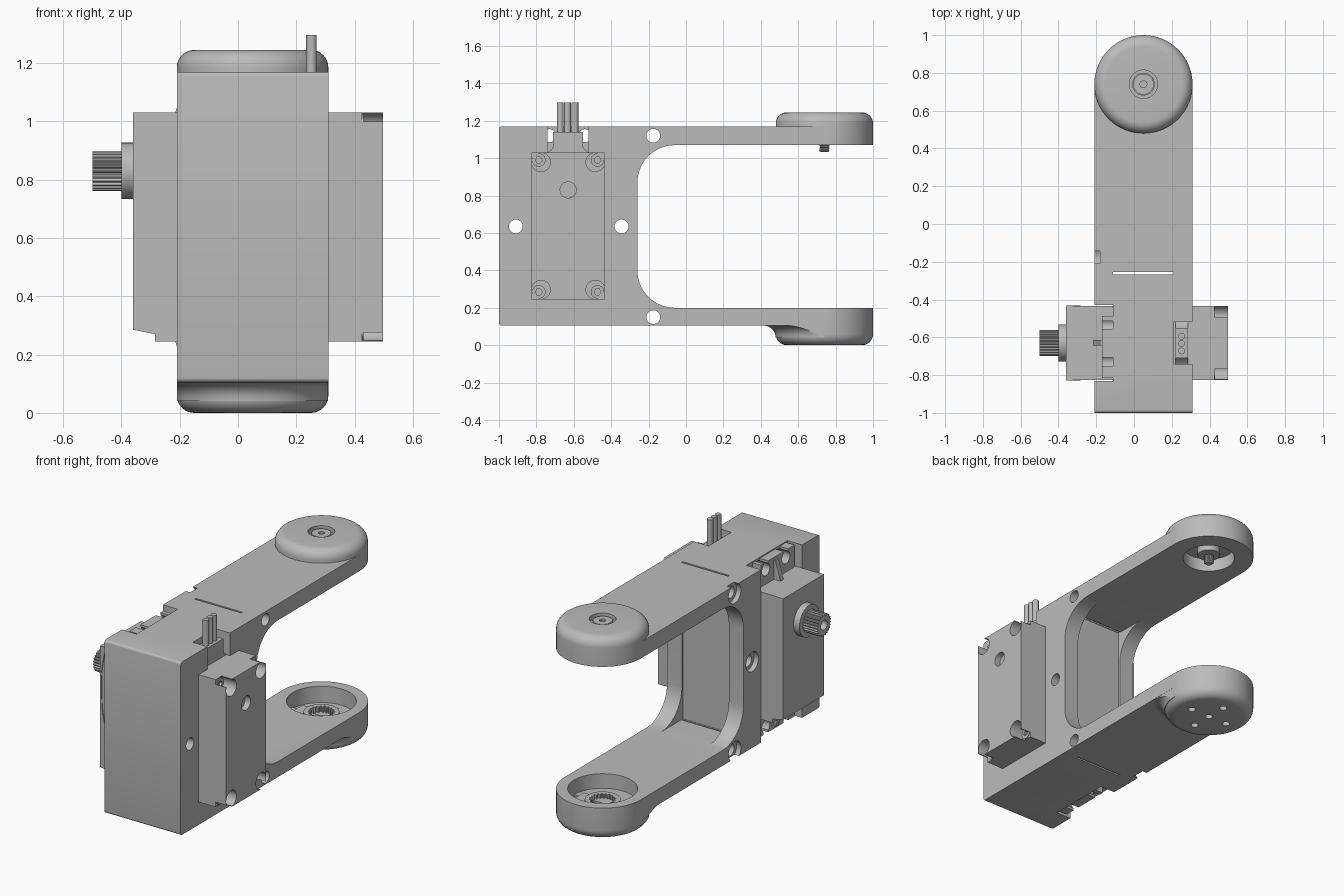
import bpy, bmesh, math
from mathutils import Vector

if "Cube" in bpy.data.objects:
    bpy.data.objects.remove(bpy.data.objects["Cube"])

grey = bpy.data.materials.new("plain_grey")
grey.use_nodes = True
COLOR = (0.5, 0.5, 0.5, 1)
grey.diffuse_color = COLOR
grey.node_tree.nodes["Principled BSDF"].inputs["Base Color"].default_value = COLOR

CX, HY = 0.05, 0.74            # bracket mid plane, hinge position
SY0, SY1, SZ0, SZ1 = -0.825, -0.435, 0.245, 1.03   # servo outline
MIDY, GZ = -0.63, 0.83


def finish(name, bm):
    bmesh.ops.remove_doubles(bm, verts=bm.verts, dist=1e-5)
    bmesh.ops.recalc_face_normals(bm, faces=bm.faces)
    me = bpy.data.meshes.new(name)
    bm.to_mesh(me)
    bm.free()
    me.materials.append(grey)
    ob = bpy.data.objects.new(name, me)
    bpy.context.scene.collection.objects.link(ob)
    return ob


def prism(name, pts, axis, a, b):
    """Extrude a closed 2D outline along an axis from a to b."""
    place = {"x": lambda p, t: (t, p[0], p[1]),
             "y": lambda p, t: (p[0], t, p[1]),
             "z": lambda p, t: (p[0], p[1], t)}[axis]
    bm = bmesh.new()
    f = bm.faces.new([bm.verts.new(place(p, a)) for p in pts])
    ext = bmesh.ops.extrude_face_region(bm, geom=[f])["geom"]
    move = Vector(place((0, 0), b - a))
    bmesh.ops.translate(bm, vec=move, verts=[v for v in ext if isinstance(v, bmesh.types.BMVert)])
    return finish(name, bm)


def box(name, x, y, z):
    return prism(name, [(x[0], y[0]), (x[1], y[0]), (x[1], y[1]), (x[0], y[1])], "z", *z)


def arc(cx, cy, r, a0, a1, n=10):
    return [(cx + r * math.cos(math.radians(a0 + (a1 - a0) * i / n)),
             cy + r * math.sin(math.radians(a0 + (a1 - a0) * i / n))) for i in range(n + 1)]


def cyl(name, c, r, axis, a, b, n=32):
    return prism(name, arc(*c, r, 0, 360, n)[:-1], axis, a, b)


def spline(c, r0, r1, teeth):
    n = teeth * 4
    return [(c[0] + r * math.cos(i * math.tau / n), c[1] + r * math.sin(i * math.tau / n))
            for i in range(n) for r in [r1 if i % 4 < 2 else r0]]


def lathe(name, profile):
    """Spin an (r, z) profile about the hinge axis."""
    bm = bmesh.new()
    vs = [bm.verts.new((CX + r, HY, z)) for r, z in profile]
    es = [bm.edges.new(p) for p in zip(vs, vs[1:])]
    bmesh.ops.spin(bm, geom=vs + es, cent=(CX, HY, 0), axis=(0, 0, 1),
                   angle=math.tau, steps=64, use_duplicate=False)
    return finish(name, bm)


def boolean(ob, other, op="DIFFERENCE"):
    mod = ob.modifiers.new("bool", "BOOLEAN")
    mod.operation, mod.solver, mod.object = op, "EXACT", other
    bpy.context.view_layer.objects.active = ob
    bpy.ops.object.modifier_apply(modifier=mod.name)
    bpy.data.objects.remove(other)


# C-shaped bracket with filleted throat
B, T, BI, TI, R = 0.105, 1.17, 0.2, 1.07, 0.2
outline = (arc(-0.985, T - 0.015, 0.015, 90, 180, 4) + arc(-0.985, B + 0.015, 0.015, 180, 270, 4)
           + [(HY, B), (HY, BI)]
           + arc(-0.26 + R, BI + R, R, 270, 180) + arc(-0.26 + R, TI - R, R, 180, 90)
           + [(HY, TI), (HY, T)])
bracket = prism("bracket", outline, "x", -0.21, 0.31)
cuts = [box("cut", (-0.11, 0.21), (-0.27, 0.1), (BI, TI)),            # square throat between ribs
        box("cut", (-0.11, 0.21), (-0.267, -0.255), (0, 1.3)),        # slits above and below
        box("cut", (-0.3, -0.11), (-0.83, -0.43), (0, 1.3)),          # servo pocket
        box("cut", (0.21, 0.4), (-0.74, -0.52), (1, 1.3)),            # cable slot
        cyl("cut", (CX, HY), 0.255, "z", 0, 1.4, 64)]                 # seats for hinge discs
for y, z in [(-0.91, 0.635), (-0.345, 0.635), (-0.175, 1.12), (-0.175, 0.15)]:
    cuts += [cyl("cut", (y, z), 0.037, "x", -0.5, 0.5), cyl("cut", (y, z), 0.06, "x", -0.5, -0.18)]
for y in (-0.73, -0.54):
    for z in (1.12, 0.155):
        cuts.append(cyl("cut", (y, z), 0.035, "x", -0.5, 0.22))
for c in cuts:
    boolean(bracket, c)

# Lower hinge disc: rounded bottom, round recess, five screw holes
lower = lathe("lower_hinge_disc", [(0, 0)] + arc(0.2, 0.06, 0.06, 270, 360, 8)
              + [(0.26, BI), (0.195, BI), (0.195, 0.1), (0, 0.1)])
for dx, dy in [(0, 0), (1, 0), (-1, 0), (0, 1), (0, -1)]:
    boolean(lower, cyl("cut", (CX + 0.13 * dx, HY + 0.13 * dy), 0.022, "z", -0.1, 0.3, 20))
socket = cyl("splined_socket", (CX, HY), 0.1, "z", 0.09, 0.135, 48)
boolean(socket, prism("cut", spline((CX, HY), 0.062, 0.075, 20), "z", 0.05, 0.3))
for s in (-1, 1):
    box("horn_arm", sorted((CX + s * 0.095, CX + s * 0.16)), (HY - 0.045, HY + 0.045), (0.09, 0.115))

# Concave blend from the lower arm into the disc
blend = lathe("arm_blend", [(0, 0.11), (0.32, 0.11)] + arc(0.325, 0.04, 0.065, 90, 180, 8) + [(0, 0.04)])
boolean(blend, box("cut", (-0.209, 0.309), (0.3, HY), (0, 0.3)), "INTERSECT")

# Upper hinge disc: rounded top, recess below with boss
lathe("upper_hinge_disc", [(0, 1.225), (0.06, 1.225), (0.06, 1.215), (0.075, 1.215), (0.075, 1.245)]
      + arc(0.2, 1.185, 0.06, 90, 0, 8)
      + [(0.26, TI), (0.15, TI), (0.15, 1.15), (0.065, 1.15), (0.065, 1.09), (0, 1.09)])
lathe("hinge_screw_head", [(0, 1.222), (0.018, 1.222), (0.018, 1.236), (0.055, 1.236), (0.055, 1.2)])
thread = [(0, 1.1)]
for i in range(5):
    thread += [(0.022, 1.085 - i * 0.01), (0.029, 1.08 - i * 0.01)]
lathe("hinge_screw", thread + [(0.02, 1.033), (0, 1.033)])

# Servo case with corner screws
case = box("servo_case", (-0.285, 0.497), (SY0, SY1), (SZ0, SZ1))
boolean(case, cyl("cut", (MIDY, GZ), 0.043, "x", 0.46, 0.6))
for y, sy in ((-0.787, -1), (-0.473, 1)):
    for z, sz in ((0.285, -1), (0.99, 1)):
        boolean(case, cyl("cut", (y - sy * 0.012, z - sz * 0.012), 0.05, "x", 0.4, 0.6))
        boolean(case, box("cut", (0.425, 0.6), sorted((y - sy * 0.02, y + sy * 0.1)),
                          sorted((z + sz * 0.01, z + sz * 0.1))))
        screw = cyl("case_screw", (y, z), 0.036, "x", 0.38, 0.43, 24)
        boolean(screw, cyl("cut", (y, z), 0.018, "x", 0.415, 0.5, 6))

# Servo cover, stepped along a slanted seam
seam = [(-0.283, 0.27), (-0.347, 0.66), (-0.351, 0.86), (-0.325, SZ1)]
prism("servo_front_case", seam + [(-0.2, SZ1), (-0.2, 0.27)], "y", SY0, SY1)
prism("servo_cover", [(-0.36, 0.285)] + seam + [(-0.36, SZ1)], "y", SY0 - 0.004, SY1 + 0.004)

# Mounting ears with open screw slots, and stiffening ribs
ears = box("mounting_ears", (-0.17, -0.112), (-0.815, -0.487), (B + 0.005, T - 0.005))
for y in (-0.73, -0.535):
    for z, e in ((1.12, 1.3), (0.155, 0)):
        boolean(ears, cyl("cut", (y, z), 0.038, "x", -0.3, 0))
        boolean(ears, box("cut", (-0.3, 0), (y - 0.022, y + 0.022), sorted((z, e))))
for z, e in ((SZ1, 1.15), (SZ0, 0.125)):
    prism("ear_rib", [(-0.215, z), (-0.165, z), (-0.165, e), (-0.18, e)], "y", -0.643, -0.613)

# Output shaft with spline
cyl("shaft_collar", (MIDY, GZ), 0.097, "x", -0.4, -0.35, 48)
shaft = prism("splined_shaft", spline((MIDY, GZ), 0.06, 0.068, 24), "x", -0.5, -0.39)
boolean(shaft, cyl("cut", (MIDY, GZ), 0.03, "x", -0.6, -0.44))

# Cable plug and three wires
prism("cable_plug", [(-0.74, SZ1), (-0.72, 1.045), (-0.71, 1.06), (-0.71, 1.14), (-0.55, 1.14),
                     (-0.55, 1.06), (-0.54, 1.045), (-0.52, SZ1)], "x", 0.22, 0.285)
for y in (-0.672, -0.633, -0.594):
    cyl("wire", (0.252, y), 0.018, "z", 1.1, 1.297, 20)

for ob in bpy.context.scene.objects:
    ob.select_set(ob.type == "MESH")
bpy.ops.object.shade_smooth_by_angle(angle=math.radians(30))
bpy.ops.object.select_all(action="DESELECT")
